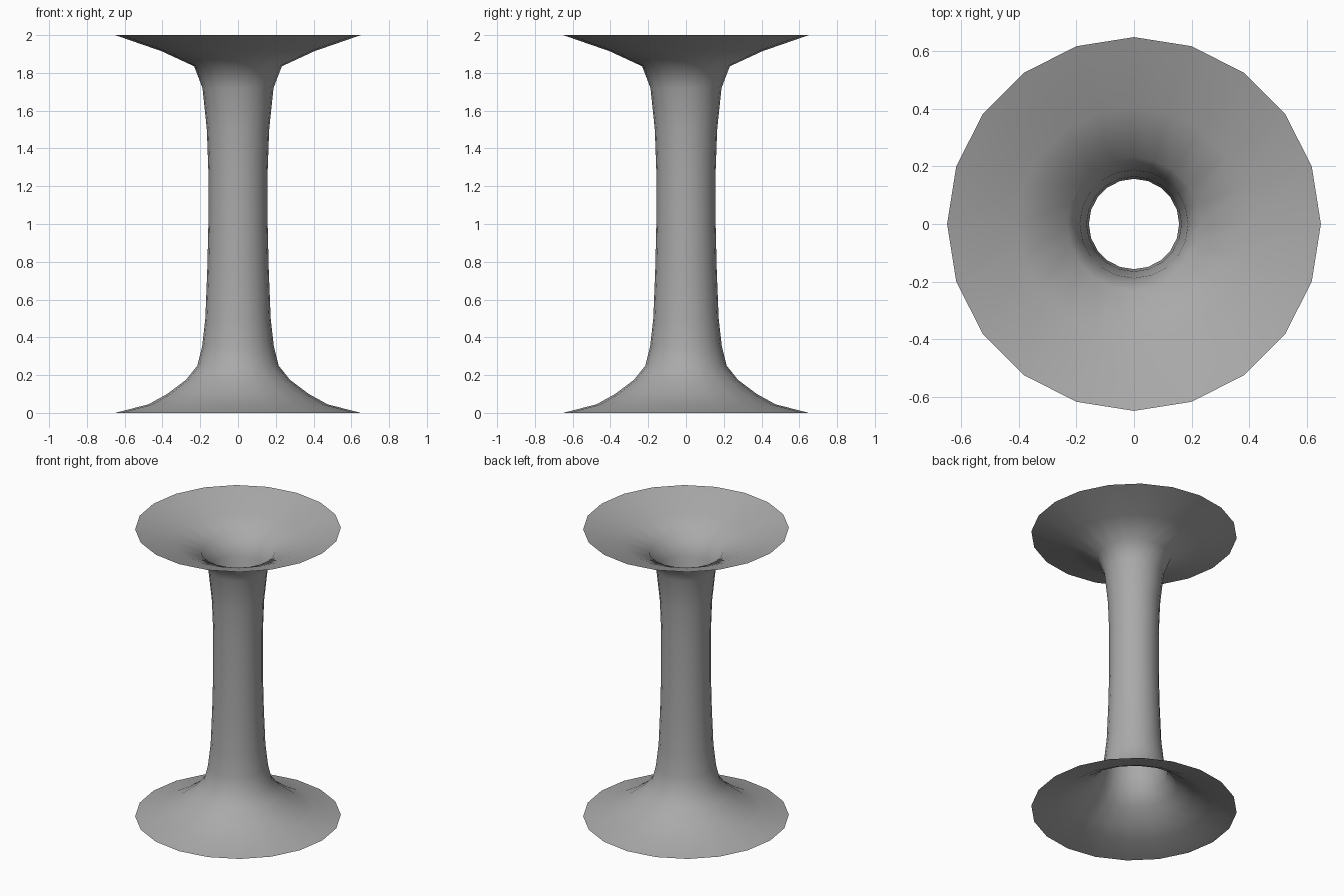
import bpy
import bmesh
from math import cos, sin, tau

cube = bpy.data.objects.get("Cube")
if cube:
    bpy.data.objects.remove(cube, do_unlink=True)

SIDES = 20

# Flared tube outline: (radius, height) from floor rim to top rim
PROFILE = [
    (0.65, 0.0), (0.475, 0.045), (0.375, 0.1), (0.275, 0.175),
    (0.215, 0.25), (0.19, 0.35), (0.173, 0.5), (0.163, 0.75),
    (0.157, 1.0), (0.157, 1.28), (0.165, 1.5), (0.188, 1.72),
    (0.232, 1.835), (0.405, 1.915), (0.65, 2.0),
]


def make_material(name, colour):
    mat = bpy.data.materials.new(name)
    mat.use_nodes = True
    mat.diffuse_color = colour
    mat.node_tree.nodes["Principled BSDF"].inputs["Base Color"].default_value = colour
    return mat


def lathe(name, profile, mat):
    """Open surface of revolution around z."""
    bm = bmesh.new()
    rings = [[bm.verts.new((r * cos(tau * i / SIDES), r * sin(tau * i / SIDES), z))
              for i in range(SIDES)] for r, z in profile]
    for low, high in zip(rings, rings[1:]):
        for i in range(SIDES):
            j = (i + 1) % SIDES
            bm.faces.new((low[i], low[j], high[j], high[i])).smooth = True
    mesh = bpy.data.meshes.new(name)
    bm.to_mesh(mesh)
    bm.free()
    mesh.materials.append(mat)
    obj = bpy.data.objects.new(name, mesh)
    bpy.context.collection.objects.link(obj)
    return obj


# Hollow column with flared base and bowl-like top
grey = make_material("plain grey", (0.4, 0.4, 0.4, 1.0))
lathe("flared_column", PROFILE, grey)
